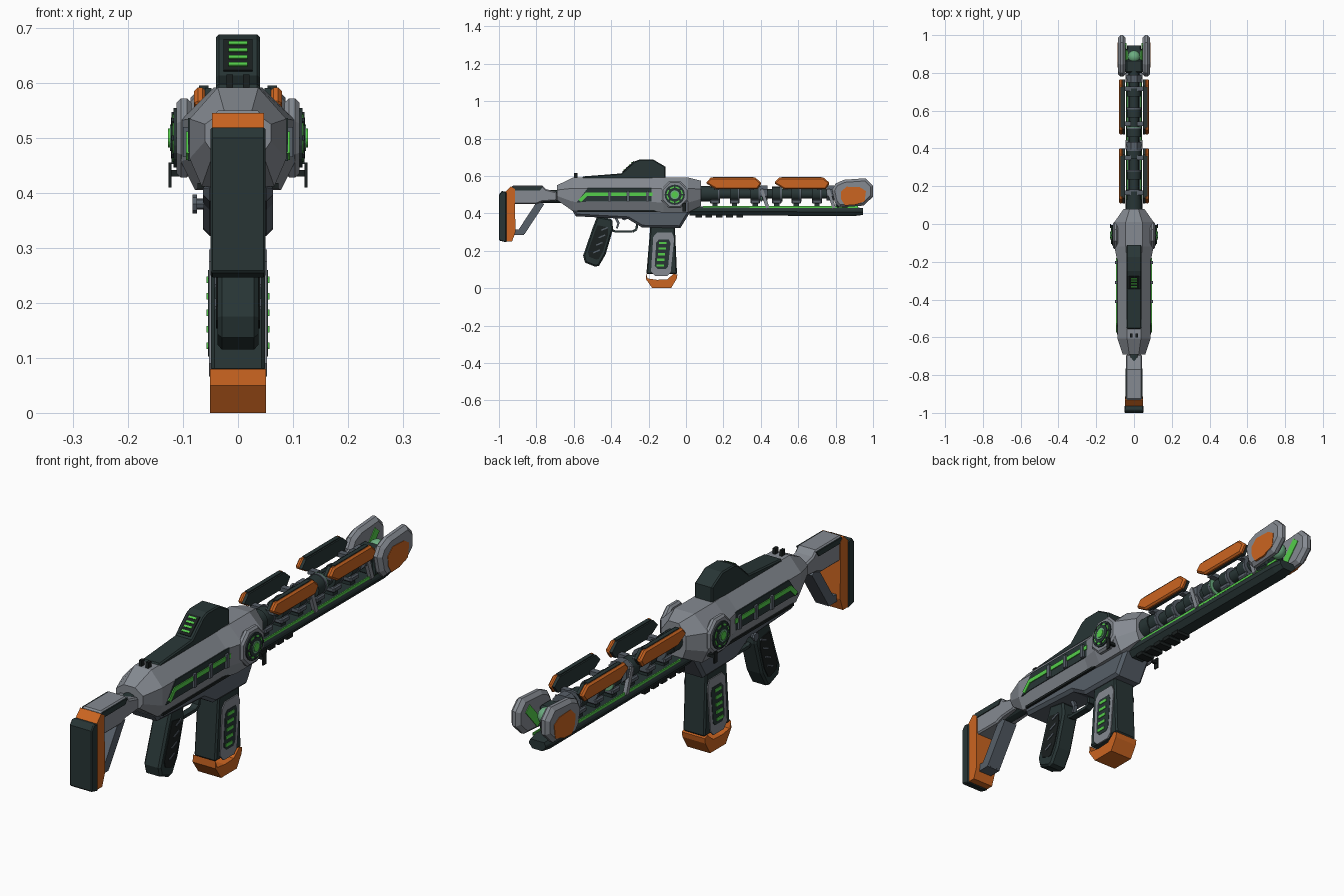
import bpy, bmesh, math
from mathutils import Matrix, Vector

if "Cube" in bpy.data.objects:
    bpy.data.objects.remove(bpy.data.objects["Cube"])


def mat(name, *c):
    m = bpy.data.materials.new(name)
    m.diffuse_color = (*c, 1)
    m.use_nodes = True
    m.node_tree.nodes["Principled BSDF"].inputs["Base Color"].default_value = m.diffuse_color
    return m


GREY = mat("light_grey", .235, .255, .285)
MID = mat("slate_grey", .095, .115, .14)
DARK = mat("dark_slate", .021, .036, .036)
BLACK = mat("near_black", .01, .014, .014)
ORANGE = mat("orange", .60, .13, .015)
GREEN = mat("bright_green", .09, .62, .07)
PALE = mat("pale_green", .15, .42, .22)


def finish(bm, name, m, mirror=False, bevel=0, smooth=False):
    bmesh.ops.recalc_face_normals(bm, faces=bm.faces)
    me = bpy.data.meshes.new(name)
    bm.to_mesh(me)
    bm.free()
    me.materials.append(m)
    ob = bpy.data.objects.new(name, me)
    bpy.context.collection.objects.link(ob)
    if bevel:
        b = ob.modifiers.new("bevel", 'BEVEL')
        b.width, b.segments, b.limit_method = bevel, 1, 'ANGLE'
        b.angle_limit = math.radians(60)
    if mirror:
        md = ob.modifiers.new("mirror", 'MIRROR')
        md.use_mirror_merge = False
    if smooth:
        bpy.context.view_layer.objects.active = ob
        ob.select_set(True)
        bpy.ops.object.shade_smooth_by_angle()
        ob.select_set(False)
    return ob


def skin(rings, name, m, **k):
    """Bridge a series of closed rings and cap both ends."""
    bm = bmesh.new()
    vs = [[bm.verts.new(p) for p in r] for r in rings]
    n = len(rings[0])
    for a, b in zip(vs, vs[1:]):
        for i in range(n):
            bm.faces.new((a[i], a[(i + 1) % n], b[(i + 1) % n], b[i]))
    bm.faces.new(vs[0])
    bm.faces.new(vs[-1])
    return finish(bm, name, m, **k)


def prof(name, pts, x0, x1, m, **k):
    """Side outline in (y, z) extruded from x0 to x1."""
    return skin([[(x, y, z) for y, z in pts] for x in (x0, x1)], name, m, **k)


def box(name, x0, x1, y0, y1, z0, z1, m, **k):
    return prof(name, [(y0, z0), (y1, z0), (y1, z1), (y0, z1)], x0, x1, m, **k)


def strip(name, p, q, w, x0, x1, m, **k):
    """Straight bar of width w from p to q in the (y, z) plane."""
    p, q = Vector(p), Vector(q)
    d = (q - p).normalized() * w / 2
    n = Vector((-d.y, d.x))
    return prof(name, [p - n, q - n, q + n, p + n], x0, x1, m, **k)


def loft(name, stations, half, m, **k):
    """Stations are y, half width, top, bottom; half is the section in fractions."""
    sec = half + [(-a, b) for a, b in reversed(half)]
    return skin([[(a * w, y, zb + (zt - zb) * b) for a, b in sec]
                 for y, w, zt, zb in stations], name, m, **k)


def cyl(name, axis, c, r, length, m, n=24, phase=0, **k):
    bm = bmesh.new()
    bmesh.ops.create_cone(bm, cap_ends=True, segments=n, radius1=r, radius2=r, depth=length)
    rot = Matrix.Rotation(math.pi / 2, 4, 'Y' if axis == 'x' else 'X')
    bm.transform(Matrix.Translation(c) @ rot @ Matrix.Rotation(phase, 4, 'Z'))
    return finish(bm, name, m, **k)


def shrink(pts, f):
    c = sum((Vector(p) for p in pts), Vector((0, 0))) / len(pts)
    return [c + (Vector(p) - c) * f for p in pts]


# Shoulder stock
prof("butt_pad", [(-1, .255), (-.96, .245), (-.96, .515), (-.985, .52), (-1, .5)], -.05, .05, DARK, bevel=.004)
prof("stock_band", [(-.965, .25), (-.93, .25), (-.912, .30), (-.915, .53), (-.935, .545), (-.965, .515)],
     -.047, .047, ORANGE)
prof("stock_body", [(-.94, .45), (-.80, .45), (-.77, .462), (-.69, .468), (-.69, .515), (-.75, .53),
                    (-.77, .55), (-.93, .55)], -.042, .042, GREY, bevel=.006)
prof("stock_top_strip", [(-.93, .523), (-.78, .523), (-.765, .545), (-.925, .545)], .04, .046, DARK, mirror=True)
strip("stock_strut", (-.775, .46), (-.88, .30), .04, -.03, .03, MID)
box("stock_strut_foot", -.03, .03, -.93, -.865, .285, .315, MID)
cyl("stock_tube", 'y', (0, -.70, .49), .034, .16, DARK, n=12)

# Receiver shell and lower housing
loft("receiver", [(-.69, .06, .55, .472), (-.605, .088, .592, .412), (-.2, .088, .592, .412),
                  (-.12, .104, .592, .405), (.01, .104, .592, .405), (.08, .055, .575, .44)],
     [(.42, 1), (1, .68), (1, .28), (.75, 0)], GREY)
prof("lower_housing", [(-.61, .42), (-.59, .385), (-.31, .37), (-.235, .325), (-.03, .322), (.03, .42)],
     -.064, .064, MID, bevel=.012)
box("receiver_seam", .060, .074, -.58, -.15, .408, .418, BLACK, mirror=True)
cyl("selector_stem", 'x', (-.072, -.33, .38), .010, .02, MID, n=8)
cyl("selector_knob", 'x', (-.079, -.33, .38), .017, .008, MID, n=8)

# Side light panels
panel = [(-.585, .458), (-.525, .536), (-.185, .536), (-.16, .515), (-.18, .463), (-.53, .463)]
prof("side_panel", panel, .084, .091, DARK, mirror=True)
strip("side_light_slope", (-.568, .466), (-.53, .505), .018, .089, .095, GREEN, mirror=True)
strip("side_light", (-.535, .502), (-.18, .502), .018, .089, .095, GREEN, mirror=True)
for y in (-.41, -.31, -.205):
    box("side_panel_rib", .089, .1, y - .008, y + .008, .465, .52, MID, mirror=True)

# Round power hubs
for name, r, x0, x1, m, n in (("hub_plate", .078, .085, .112, GREY, 8), ("hub_ring", .054, .1, .117, DARK, 24),
                              ("hub_glow", .044, .1, .119, GREEN, 24), ("hub_core", .037, .1, .122, DARK, 24),
                              ("hub_inner_glow", .024, .1, .124, PALE, 16), ("hub_cap", .017, .1, .127, GREEN, 16)):
    cyl(name, 'x', ((x0 + x1) / 2, -.06, .5), r, x1 - x0, m, n=n, mirror=True,
        phase=math.pi / 8 if n == 8 else 0, bevel=.008 if n == 8 else 0)
for i in range(8):
    a = i * math.pi / 4
    d = Vector((math.cos(a), math.sin(a)))
    c = Vector((-.06, .5))
    strip("hub_tooth", c + d * .035, c + d * .047, .009, .11, .121, DARK, mirror=True)

# Raised sight on top
prof("sight_housing", [(-.56, .585), (-.55, .598), (-.345, .614), (-.275, .678), (-.25, .688), (-.175, .688),
                       (-.11, .65), (-.11, .585)], -.04, .04, DARK, bevel=.005)
a, b = Vector((-.345, .614)), Vector((-.275, .678))
n = Vector((-.675, .738)) * .003
strip("sight_display", a.lerp(b, .1) + n * .3, a.lerp(b, .98) + n * .3, .006, -.026, .026, BLACK)
for t in (.25, .45, .65, .85):
    strip("sight_light", a.lerp(b, t - .04) + n, a.lerp(b, t + .04) + n, .008, -.017, .017, GREEN)
box("rear_sight_post", .009, .021, -.60, -.58, .585, .615, BLACK, mirror=True)

# Pistol grip, guard and trigger
grip = [(-.475, .385), (-.395, .37), (-.39, .315), (-.43, .18), (-.465, .12), (-.485, .115), (-.54, .137),
        (-.55, .175), (-.50, .32)]
prof("pistol_grip", grip, -.037, .037, DARK, bevel=.008)
prof("grip_panel", shrink(grip, .68), .034, .040, BLACK, mirror=True)
for i in range(4):
    t = i * .04
    strip("grip_rib", (-.495 + t * .35, .19 + t), (-.46 + t * .35, .205 + t), .007, .036, .043, MID, mirror=True)
guard = [(-.40, .315), (-.38, .303), (-.285, .303), (-.265, .315), (-.258, .37)]
for p, q in zip(guard, guard[1:]):
    strip("trigger_guard", p, q, .012, -.014, .014, DARK)
strip("trigger_upper", (-.375, .375), (-.36, .345), .013, -.008, .008, MID)
strip("trigger_lower", (-.36, .35), (-.37, .32), .010, -.008, .008, MID)

# Power cell foregrip
prof("foregrip", [(-.19, .34), (-.06, .34), (-.048, .075), (-.212, .075)], -.049, .049, DARK, bevel=.006)
prof("foregrip_cap", [(-.214, .08), (-.205, .052), (-.155, .045), (-.10, .048), (-.065, .078), (-.046, .072),
                      (-.05, .05), (-.08, 0), (-.18, 0), (-.215, .05)], -.051, .051, ORANGE)
plate = [(-.175, .275), (-.155, .297), (-.075, .297), (-.063, .27), (-.082, .085), (-.10, .066), (-.165, .066),
         (-.187, .09)]
prof("foregrip_plate", plate, .046, .053, GREY, mirror=True)
prof("foregrip_window", shrink(plate, .68), .05, .0545, DARK, mirror=True)
for i in range(5):
    y, z = -.137 + i * .003, .122 + i * .03
    box("foregrip_light", .05, .057, y - .02, y + .02, z - .006, z + .006, GREEN, mirror=True)

# Lower rail
loft("lower_rail", [(.02, .044, .438, .39), (.90, .042, .434, .386), (.945, .036, .428, .392)],
     [(.85, 1), (1, .7), (1, .45), (.6, 0)], DARK)
box("rail_light", .034, .0395, .09, .92, .43, .440, GREEN, mirror=True)
for i in range(5):
    box("rail_underside_rib", -.03, .03, .05 + i * .055, .085 + i * .055, .377, .392, BLACK)
box("rail_side_hook", .121, .126, -.02, .0, .41, .455, BLACK, mirror=True)
box("rail_hook_arm", .05, .123, -.016, -.004, .43, .442, BLACK, mirror=True)

# Barrel core with coils and supports
cyl("barrel_core", 'y', (0, .46, .505), .026, .84, DARK, n=16, smooth=True)
cyl("barrel_collar", 'y', (0, .10, .505), .042, .06, DARK, n=16, smooth=True)
for y in (.155, .26, .37, .485, .59, .70):
    cyl("coil", 'y', (0, y, .505), .038, .05, DARK, n=16, smooth=True)
    cyl("coil_band", 'y', (0, y + .022, .505), .041, .01, MID, n=16, smooth=True)
    box("coil_neck", -.02, .02, y - .014, y + .014, .43, .49, DARK)
    box("coil_foot", -.032, .032, y - .026, y + .026, .452, .474, MID, bevel=.005)
for y in (.39, .50):
    cyl("coil_glow", 'y', (0, y + .014, .505), .040, .006, PALE, n=16, smooth=True)
for y in (.415, .77):
    strip("barrel_strut", (y - .012, .53), (y + .022, .43), .018, .03, .046, GREY, mirror=True)
    cyl("strut_collar", 'y', (0, y, .51), .044, .04, MID, n=8, phase=math.pi / 8)

# Four orange side guards
for y in (.105, .47):
    rail = [(y, .562), (y + .028, .592), (y + .265, .592), (y + .30, .562), (y + .277, .53), (y + .055, .53)]
    prof("side_guard", rail, .058, .080, ORANGE, mirror=True, bevel=.007)
    prof("guard_liner", shrink(rail, .97), .048, .060, DARK, mirror=True)
    box("guard_top_strip", .054, .071, y + .04, y + .255, .588, .595, DARK, mirror=True)
    for d in (.06, .245):
        box("guard_bracket", .015, .054, y + d - .012, y + d + .012, .525, .542, MID, mirror=True)

# Muzzle fins and emitter
fin = [(.78, .525), (.80, .56), (.845, .58), (.96, .588), (1, .548), (1, .49), (.95, .442), (.82, .432), (.795, .46)]
prof("muzzle_fin", fin, .044, .086, GREY, mirror=True, bevel=.014)
inset = [(.828, .515), (.858, .543), (.93, .54), (.962, .52), (.955, .465), (.90, .445), (.85, .443), (.83, .475)]
prof("fin_inlay", inset, .08, .088, ORANGE, mirror=True)
strip("fin_inner_light", (.87, .46), (.945, .545), .035, .041, .046, GREEN, mirror=True)
box("muzzle_block", -.046, .046, .80, .87, .43, .53, DARK, bevel=.008)
bm = bmesh.new()
bmesh.ops.create_uvsphere(bm, u_segments=16, v_segments=10, radius=.034)
bm.transform(Matrix.Translation((0, .885, .505)))
finish(bm, "emitter", PALE, smooth=True)
